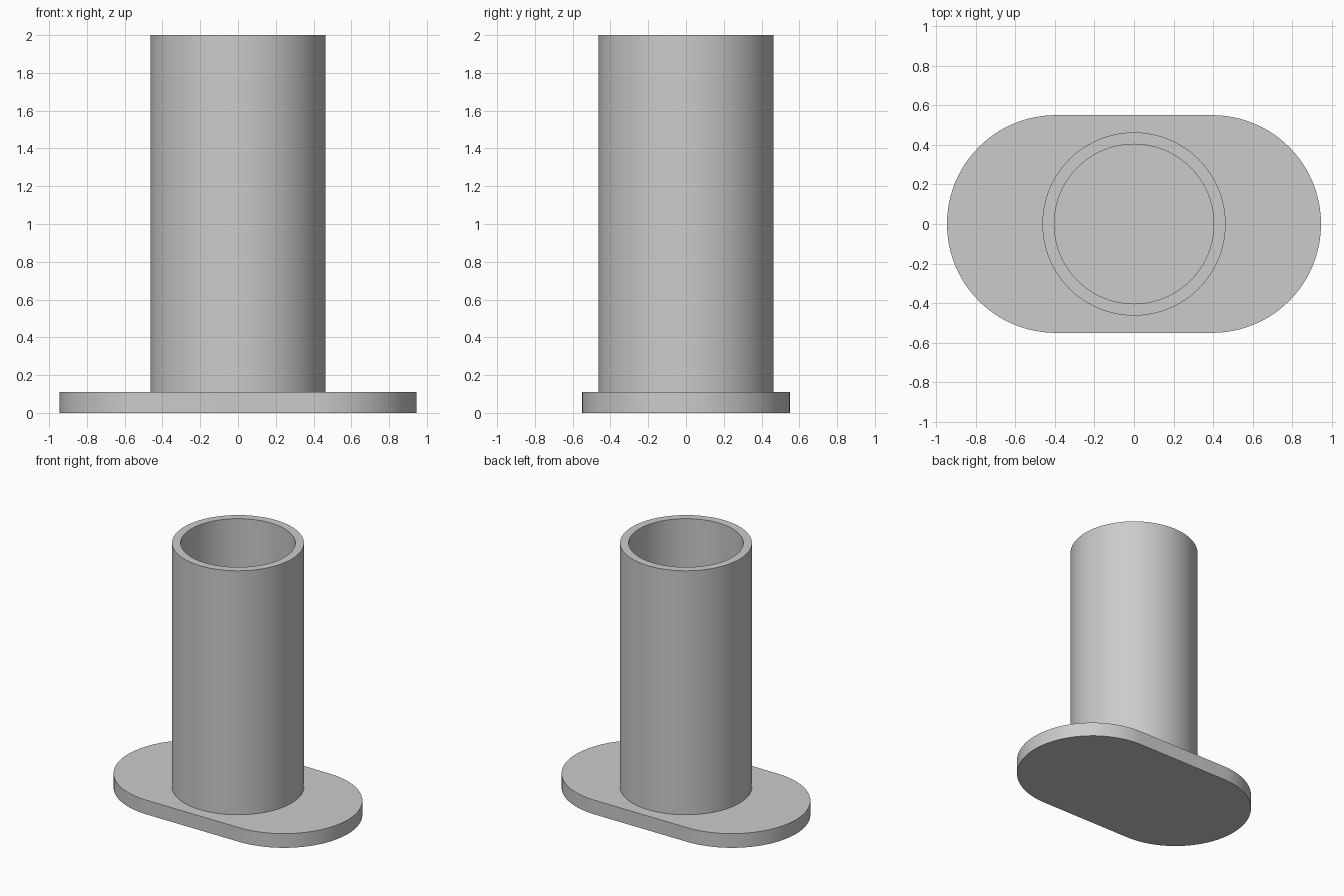
import bpy, bmesh
from math import cos, sin, pi, radians

cube = bpy.data.objects.get("Cube")
if cube:
    bpy.data.objects.remove(cube, do_unlink=True)

SEGMENTS = 96
PLATE_TOP = 0.11
HEIGHT = 2.0

# Plain grey for the whole model
grey = bpy.data.materials.new("plain_grey")
grey.use_nodes = True
colour = (0.6, 0.6, 0.6, 1)
grey.diffuse_color = colour
grey.node_tree.nodes["Principled BSDF"].inputs["Base Color"].default_value = colour


def outline(radius, shift=0.0):
    """Circle, stretched into a stadium when shift moves its halves apart."""
    half = SEGMENTS // 2
    points = []
    for side, start in ((1, -pi / 2), (-1, pi / 2)):
        steps = half + 1 if shift else half
        for i in range(steps):
            a = start + pi * i / half
            points.append((side * shift + radius * cos(a), radius * sin(a)))
    return points


def add_ring(bm, points, z):
    return [bm.verts.new((x, y, z)) for x, y in points]


def bridge(bm, lower, upper):
    n = len(lower)
    for i in range(n):
        j = (i + 1) % n
        bm.faces.new((lower[i], lower[j], upper[j], upper[i]))


def finish(bm, name):
    mesh = bpy.data.meshes.new(name)
    bm.to_mesh(mesh)
    bm.free()
    mesh.materials.append(grey)
    obj = bpy.data.objects.new(name, mesh)
    bpy.context.collection.objects.link(obj)
    bpy.ops.object.select_all(action="DESELECT")
    obj.select_set(True)
    bpy.context.view_layer.objects.active = obj
    bpy.ops.object.shade_smooth_by_angle(angle=radians(30))
    return obj


# Base plate with rounded ends
bm = bmesh.new()
shape = outline(0.55, 0.395)
bottom, top = add_ring(bm, shape, 0), add_ring(bm, shape, PLATE_TOP)
bridge(bm, bottom, top)
bm.faces.new(top)
bm.faces.new(bottom[::-1])
finish(bm, "base_plate")

# Hollow tube: outer wall, rim and inner wall, standing on the plate
bm = bmesh.new()
profile = ((0.463, PLATE_TOP), (0.463, HEIGHT), (0.403, HEIGHT), (0.403, PLATE_TOP))
rings = [add_ring(bm, outline(r), z) for r, z in profile]
for lower, upper in zip(rings, rings[1:]):
    bridge(bm, lower, upper)
finish(bm, "tube")
